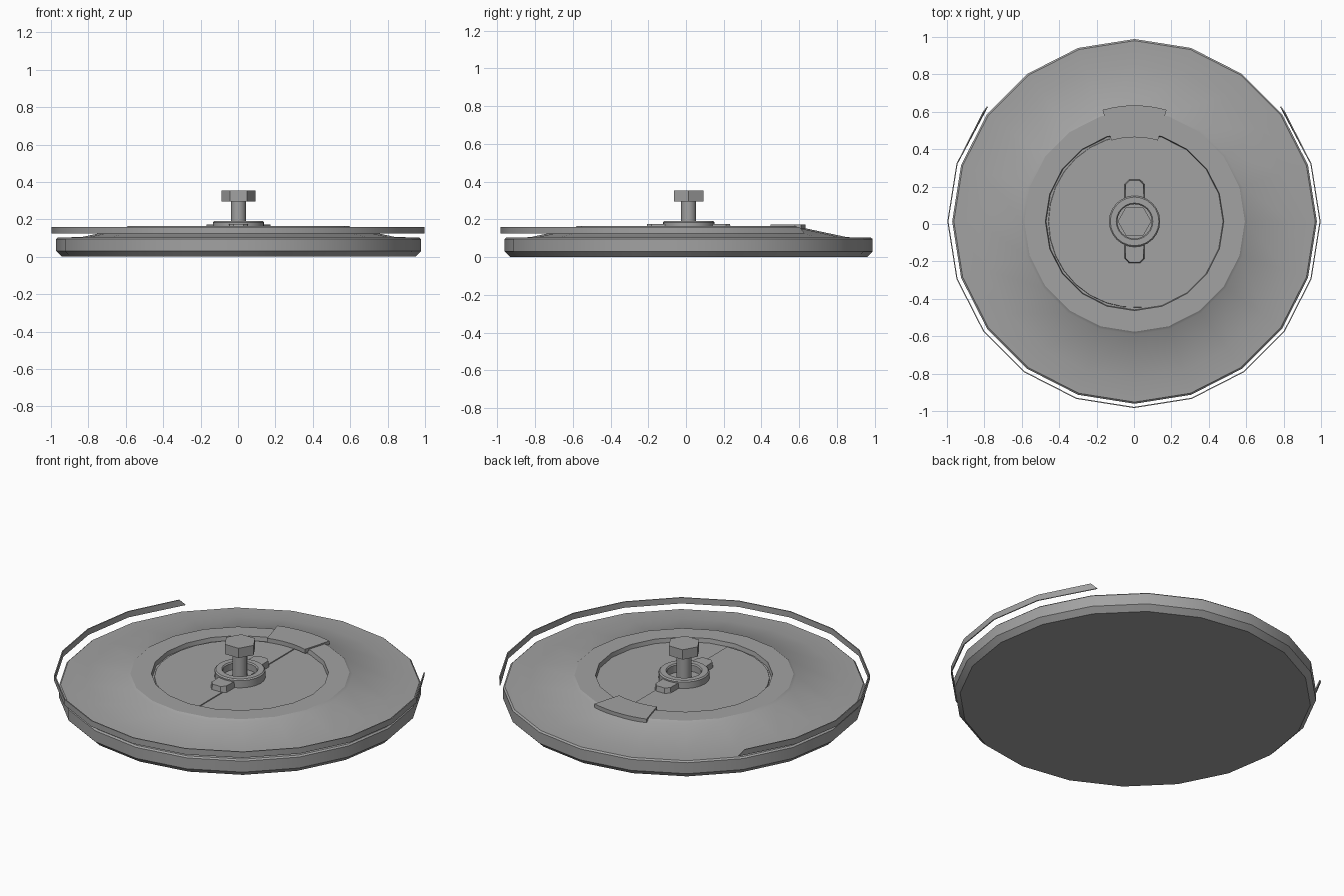
import bpy, bmesh, math
from mathutils import Vector

if "Cube" in bpy.data.objects:
    bpy.data.objects.remove(bpy.data.objects["Cube"])

CX, CY = 0.003, 0.014
FLOOR = 0.14

grey = bpy.data.materials.new("mid grey")
grey.use_nodes = True
colour = (0.36, 0.36, 0.36, 1)
grey.diffuse_color = colour
grey.node_tree.nodes["Principled BSDF"].inputs["Base Color"].default_value = colour


def finish(name, bm, smooth=True):
    bmesh.ops.recalc_face_normals(bm, faces=bm.faces)
    mesh = bpy.data.meshes.new(name)
    bm.to_mesh(mesh)
    bm.free()
    mesh.materials.append(grey)
    obj = bpy.data.objects.new(name, mesh)
    bpy.context.collection.objects.link(obj)
    obj.location = (CX, CY, 0)
    if smooth:
        bpy.ops.object.select_all(action="DESELECT")
        obj.select_set(True)
        bpy.context.view_layer.objects.active = obj
        bpy.ops.object.shade_smooth_by_angle(angle=math.radians(30))
    return obj


def lathe(name, profile, sides, start=90, closed=False, smooth=True):
    """Spin (radius, height) points; open profiles get flat caps."""
    bm = bmesh.new()
    rings = []
    for r, z in profile:
        angles = [math.radians(start) + math.tau * i / sides for i in range(sides)]
        rings.append([bm.verts.new((r * math.cos(a), r * math.sin(a), z)) for a in angles])
    pairs = list(zip(rings, rings[1:]))
    if closed:
        pairs.append((rings[-1], rings[0]))
    else:
        bm.faces.new(rings[0])
        bm.faces.new(rings[-1])
    for low, high in pairs:
        for i in range(sides):
            j = (i + 1) % sides
            bm.faces.new((low[i], low[j], high[j], high[i]))
    return finish(name, bm, smooth)


def prism(name, outline, bottom, top, inset=0.0):
    """Extrude an outline upwards, narrowing the top by the inset."""
    bm = bmesh.new()
    mid = sum((Vector(p) for p in outline), Vector((0, 0))) / len(outline)
    low = [bm.verts.new((x, y, bottom)) for x, y in outline]
    high = []
    for p in outline:
        q = Vector(p)
        q -= (q - mid).normalized() * inset
        high.append(bm.verts.new((q.x, q.y, top)))
    bm.faces.new(low)
    bm.faces.new(high)
    for i in range(len(outline)):
        j = (i + 1) % len(outline)
        bm.faces.new((low[i], low[j], high[j], high[i]))
    return finish(name, bm, False)


# Shallow body with rim, sloped shoulder, raised ring and recessed floor
lathe("disc_body", [
    (0.945, 0), (0.975, 0.03), (0.975, 0.095), (0.966, 0.103), (0.84, 0.105),
    (0.605, 0.155), (0.59, 0.165), (0.477, 0.165), (0.473, FLOOR)], 20)

# Slightly raised half of the recessed floor, ending in a fine seam
seam = 0.04
reach = 0.465
span = math.acos(seam / reach)
half = [(reach * math.cos(a), reach * math.sin(a))
        for a in [span + (math.tau - 2 * span) * i / 16 for i in range(17)]]
prism("floor_half", half, FLOOR - 0.01, FLOOR + 0.005, 0.006)

# Open ribbon around the front and sides
bm = bmesh.new()
sections = []
for i in range(15):
    a = math.radians(144 + 18 * i)
    tip = {0: -0.06, 14: 0.06}.get(i, 0)
    section = []
    for r, z, turn in ((0.998, 0.125, tip), (0.998, 0.16, 0), (0.992, 0.16, 0), (0.992, 0.125, tip)):
        section.append(bm.verts.new((r * math.cos(a + turn * 0.6), r * math.sin(a + turn * 0.6), z)))
    sections.append(section)
for s, t in zip(sections, sections[1:]):
    for k in range(4):
        m = (k + 1) % 4
        bm.faces.new((s[k], s[m], t[m], t[k]))
bm.faces.new(sections[0])
bm.faces.new(sections[-1])
ribbon = finish("rim_ribbon", bm)
ribbon.location.x = 0

# Curved tab lying over the back of the raised ring
arc = [math.radians(90 + 16 * k / 4) for k in range(-4, 5)]
outer = [(0.62 * math.cos(a), 0.62 * math.sin(a)) for a in arc]
inner = [(0.45 * math.cos(a), 0.45 * math.sin(a)) for a in reversed(arc)]
prism("back_tab", outer + inner, 0.148, 0.173)

# Hub collar, open in the middle
lathe("hub_collar", [(0.137, FLOOR - 0.01), (0.137, 0.183), (0.13, 0.19),
                     (0.098, 0.19), (0.092, 0.183), (0.092, FLOOR - 0.01)], 24, closed=True)

# Pair of lugs with clipped corners
for name, s in (("back_lug", 1), ("front_lug", -1)):
    lug = [(-0.055, 0.1), (0.055, 0.1), (0.055, 0.2), (0.03, 0.226), (-0.03, 0.226), (-0.055, 0.2)]
    prism(name, [(x, s * y) for x, y in lug], FLOOR - 0.01, 0.175, 0.008)

# Bolt
lathe("bolt_shaft", [(0.04, FLOOR - 0.01), (0.04, 0.3)], 16)
lathe("bolt_head", [(0.09, 0.295), (0.09, 0.353)], 6, start=0, smooth=False)
